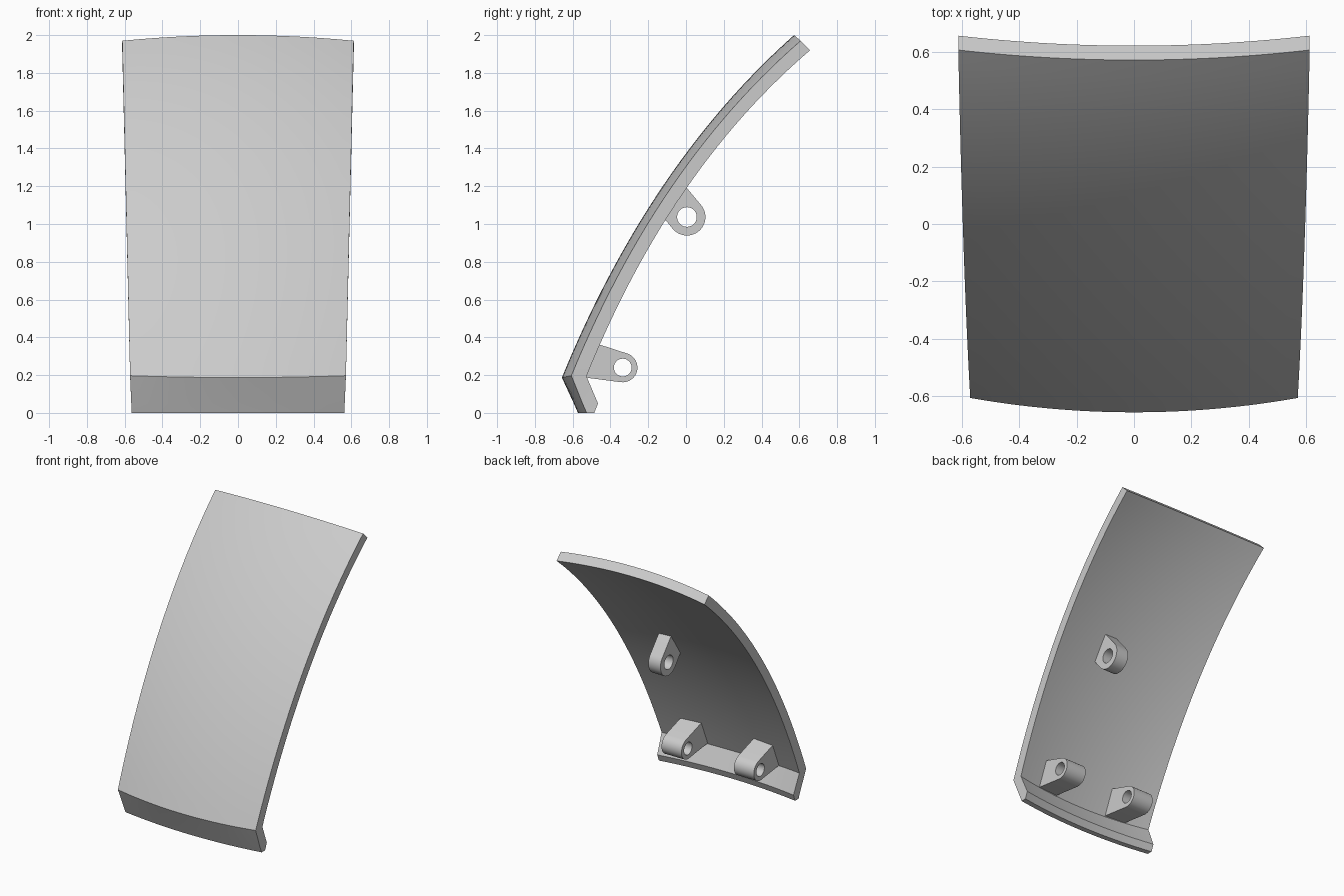
import bpy, bmesh, math
from mathutils import Vector

if "Cube" in bpy.data.objects:
    bpy.data.objects.remove(bpy.data.objects["Cube"])

grey = bpy.data.materials.new("light grey")
grey.diffuse_color = (0.6, 0.6, 0.6, 1)
grey.use_nodes = True
grey.node_tree.nodes["Principled BSDF"].inputs["Base Color"].default_value = grey.diffuse_color


def finish(obj):
    obj.data.materials.append(grey)
    bpy.ops.object.select_all(action='DESELECT')
    obj.select_set(True)
    bpy.context.view_layer.objects.active = obj
    bpy.ops.object.shade_smooth_by_angle(angle=math.radians(25))


def V(y, z):
    return Vector((y, z))


# Rows of (outer point, inner point, edge sweep, half width) in the y-z plane
rows = [(V(-0.572, 0), V(-0.532, 0), V(0.046, 0), 0.565),
        (V(-0.594, 0.05), V(-0.512, 0.05), V(0.046, 0), 0.565)]
p0, p1, p2 = V(-0.657, 0.187), V(-0.194, 1.321), V(0.572, 2.0)
STEPS = 28
for i in range(STEPS + 1):
    t = i / STEPS
    p = p0 * (1 - t) ** 2 + p1 * 2 * t * (1 - t) + p2 * t * t
    thick = V(0.08, -0.003).lerp(V(0.05, -0.05), t)
    sweep = V(0.05, 0.01).lerp(V(0.035, -0.03), t)
    rows.append((p, p + thick, sweep, 0.567 + 0.046 * p.y / 2))

# Curved panel with bent lower lip
COLS = 24
bm = bmesh.new()
grid = []
for outer, inner, sweep, half in rows:
    pair = []
    for base in (outer, inner):
        line = []
        for c in range(COLS + 1):
            u = 2 * c / COLS - 1
            q = base + sweep * u * u
            line.append(bm.verts.new((u * half, q.x, q.y)))
        pair.append(line)
    grid.append(pair)
for a, b in zip(grid, grid[1:]):
    for s in (0, 1):
        for c in range(COLS):
            bm.faces.new((a[s][c], a[s][c + 1], b[s][c + 1], b[s][c]))
    for c in (0, COLS):
        bm.faces.new((a[0][c], b[0][c], b[1][c], a[1][c]))
for r in (grid[0], grid[-1]):
    for c in range(COLS):
        bm.faces.new((r[0][c], r[0][c + 1], r[1][c + 1], r[1][c]))
bmesh.ops.recalc_face_normals(bm, faces=bm.faces)
mesh = bpy.data.meshes.new("curved_panel")
bm.to_mesh(mesh)
bm.free()
panel = bpy.data.objects.new("curved_panel", mesh)
bpy.context.collection.objects.link(panel)
finish(panel)


# Mounting lug: rounded tab with a pin hole, extruded along x
def arc(cy, cz, r, a0, a1, n):
    return [(cy + r * math.cos(math.radians(a0 + (a1 - a0) * i / n)),
             cz + r * math.sin(math.radians(a0 + (a1 - a0) * i / n)))
            for i in range(n + 1)]


def lug(name, x, width, centre, r, hole, a0, a1, base):
    curve = bpy.data.curves.new(name, 'CURVE')
    curve.dimensions = '2D'
    curve.fill_mode = 'BOTH'
    curve.extrude = width / 2
    for pts in (arc(*centre, r, a0, a1, 20) + base,
                arc(*centre, hole, 0, 360, 32)[:-1]):
        sp = curve.splines.new('POLY')
        sp.points.add(len(pts) - 1)
        for p, (y, z) in zip(sp.points, pts):
            p.co = (y, z, 0, 1)
        sp.use_cyclic_u = True
    obj = bpy.data.objects.new(name, curve)
    bpy.context.collection.objects.link(obj)
    obj.location.x = x
    obj.rotation_euler = (math.pi / 2, 0, math.pi / 2)
    bpy.ops.object.select_all(action='DESELECT')
    obj.select_set(True)
    bpy.context.view_layer.objects.active = obj
    bpy.ops.object.convert(target='MESH')
    obj = bpy.context.object
    # weld the caps to the walls
    b = bmesh.new()
    b.from_mesh(obj.data)
    bmesh.ops.remove_doubles(b, verts=b.verts, dist=0.0005)
    bmesh.ops.recalc_face_normals(b, faces=b.faces)
    b.to_mesh(obj.data)
    b.free()
    finish(obj)


for side, x in (("right", 0.3), ("left", -0.3)):
    lug("lower_lug_" + side, x, 0.165, (-0.335, 0.24), 0.078, 0.047,
        -97, 71.6, [(-0.53, 0.385), (-0.58, 0.193)])
lug("upper_lug", 0.19, 0.1, (0.005, 1.037), 0.098, 0.052,
    -141, 39, [(-0.045, 1.25), (-0.152, 1.075)])
